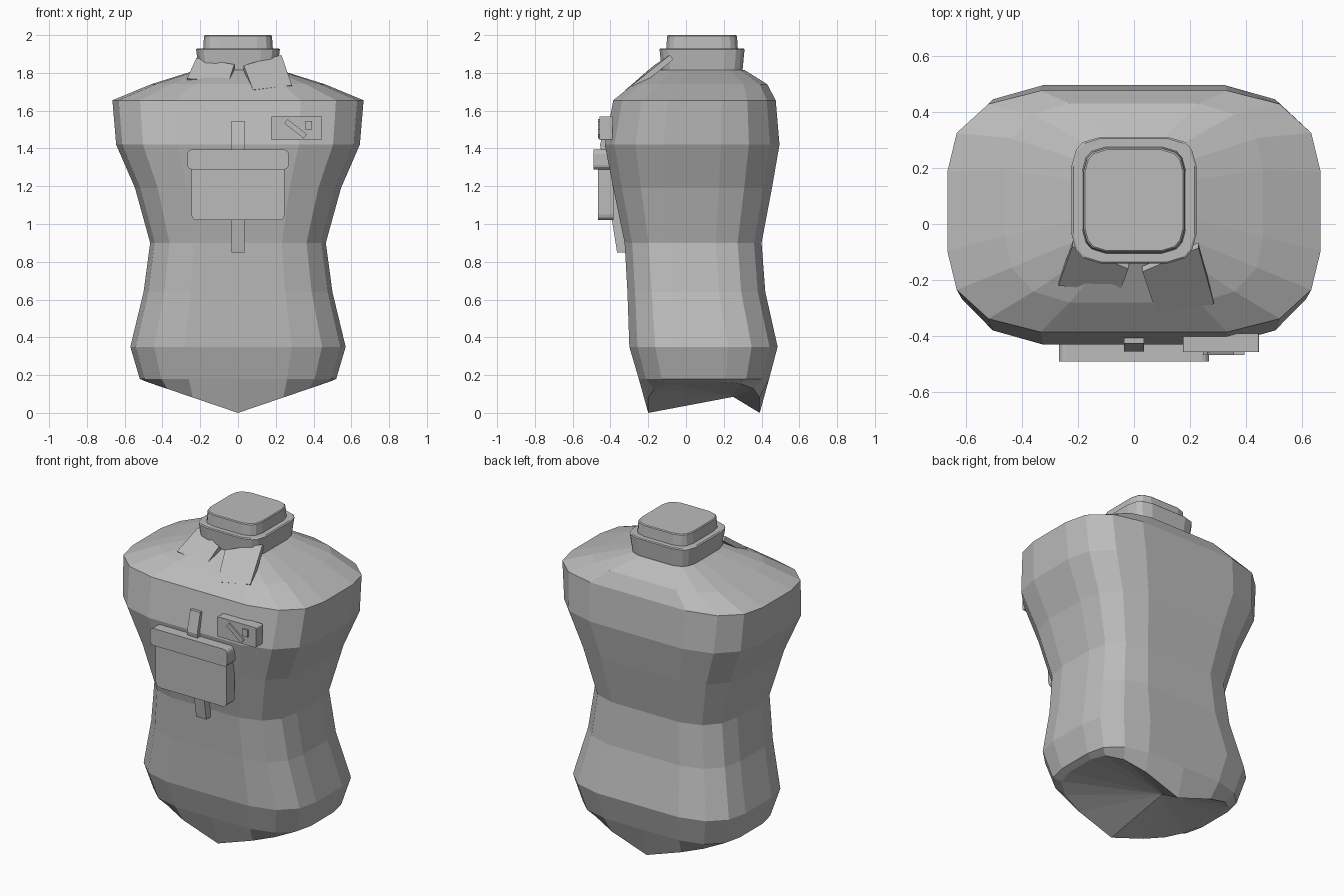
import bpy, bmesh, math
from mathutils import Matrix, Vector

if "Cube" in bpy.data.objects:
    bpy.data.objects.remove(bpy.data.objects["Cube"])

grey = bpy.data.materials.new("plain grey")
grey.use_nodes = True
COLOUR = (0.5, 0.5, 0.5, 1)
grey.diffuse_color = COLOUR
grey.node_tree.nodes["Principled BSDF"].inputs["Base Color"].default_value = COLOUR


def finish(name, bm):
    bmesh.ops.recalc_face_normals(bm, faces=bm.faces)
    mesh = bpy.data.meshes.new(name)
    bm.to_mesh(mesh)
    bm.free()
    mesh.materials.append(grey)
    obj = bpy.data.objects.new(name, mesh)
    bpy.context.collection.objects.link(obj)
    return obj


# One quarter of the rounded cross-section, as fractions of the half sizes
TORSO = [(0, 1), (0.5, 1), (0.78, 0.89), (0.95, 0.65), (1, 0.33)]
NECK = [(0, 1), (0.55, 1), (0.82, 0.92), (0.93, 0.8), (1, 0.55)]


def ring(quarter, hx, front, back):
    """Closed outline, mirrored from one quarter."""
    cy, hy = (front + back) / 2, (back - front) / 2
    right = quarter + [(x, -y) for x, y in reversed(quarter)]
    left = [(-x, y) for x, y in reversed(right) if x > 0]
    return [(x * hx, cy + y * hy) for x, y in right + left]


def add_ring(bm, points, height):
    return [bm.verts.new((x, y, height(x))) for x, y in points]


def bridge(bm, a, b):
    for i in range(len(a)):
        j = (i + 1) % len(a)
        bm.faces.new((a[i], a[j], b[j], b[i]))


def loft(bm, quarter, sections):
    rings = [add_ring(bm, ring(quarter, hx, f, b), lambda x, z=z: z)
             for z, hx, f, b in sections]
    for a, b in zip(rings, rings[1:]):
        bridge(bm, a, b)
    bm.faces.new(rings[-1])
    return rings


# Torso: height, half width, front and back
bm = bmesh.new()
rings = loft(bm, TORSO, [
    (0.18, 0.52, -0.25, 0.44),
    (0.35, 0.57, -0.30, 0.485),
    (0.64, 0.50, -0.31, 0.42),
    (0.90, 0.465, -0.325, 0.40),
    (1.19, 0.545, -0.385, 0.455),
    (1.42, 0.645, -0.43, 0.495),
    (1.655, 0.665, -0.385, 0.475),
    (1.74, 0.46, -0.28, 0.43),
    (1.815, 0.22, -0.14, 0.31),
])
# Saddle-shaped underside with a low point at the front and back
rim = add_ring(bm, ring(TORSO, 0.48, -0.20, 0.39), lambda x: 0.34 * abs(x))
bridge(bm, rings[0], rim)
centre = bm.verts.new((0, 0.25, 0.085))
for i, v in enumerate(rim):
    bm.faces.new((v, rim[(i + 1) % len(rim)], centre))
finish("torso", bm)

# Neck collar and neck plug
for name, sections in {
    "neck_collar": [(1.79, 0.205, -0.125, 0.295), (1.82, 0.208, -0.13, 0.30),
                    (1.925, 0.222, -0.14, 0.31), (1.93, 0.215, -0.135, 0.305)],
    "neck_plug": [(1.92, 0.185, -0.105, 0.275), (1.995, 0.18, -0.10, 0.27),
                  (2.0, 0.175, -0.095, 0.265)],
}.items():
    bm = bmesh.new()
    base = loft(bm, NECK, sections)[0]
    bm.faces.new(base)
    finish(name, bm)


def collar_flap(name, corners):
    bm = bmesh.new()
    bm.faces.new([bm.verts.new(c) for c in corners])
    obj = finish(name, bm)
    if obj.data.polygons[0].normal.z < 0:
        obj.data.flip_normals()
    mod = obj.modifiers.new("thickness", 'SOLIDIFY')
    mod.thickness = 0.03


collar_flap("right_collar_flap", [(-0.22, -0.08, 1.88), (-0.27, -0.22, 1.77),
                                  (-0.05, -0.24, 1.755), (-0.02, -0.16, 1.845)])
collar_flap("left_collar_flap", [(0.03, -0.17, 1.84), (0.08, -0.32, 1.71),
                                 (0.285, -0.285, 1.735), (0.23, -0.085, 1.895)])


def box(name, x, y, z, corner=0.0, turn=0.0):
    """Box from ranges, with its front corners rounded, then turned about y."""
    size = Vector((x[1] - x[0], y[1] - y[0], z[1] - z[0]))
    mid = Vector((x[0] + x[1], y[0] + y[1], z[0] + z[1])) / 2
    bm = bmesh.new()
    bmesh.ops.create_cube(bm, size=1, matrix=Matrix.Diagonal((*size, 1)))
    if corner:
        edges = [e for e in bm.edges
                 if abs(e.verts[0].co.y - e.verts[1].co.y) > size.y / 2]
        bmesh.ops.bevel(bm, geom=edges, offset=corner, segments=3,
                        profile=0.5, affect='EDGES')
    bm.transform(Matrix.Translation(mid) @ Matrix.Rotation(turn, 4, 'Y'))
    finish(name, bm)


# Chest pouch with its lid
box("pouch", (-0.247, 0.247), (-0.465, -0.385), (1.02, 1.34), 0.03)
box("pouch_lid", (-0.268, 0.268), (-0.49, -0.405), (1.288, 1.395), 0.025)

# Name badge with a slanted bar and a small square
box("badge", (0.175, 0.445), (-0.457, -0.39), (1.445, 1.57), 0.006)
box("badge_square", (0.355, 0.393), (-0.466, -0.45), (1.50, 1.545))
box("badge_bar", (0.24, 0.37), (-0.466, -0.45), (1.49, 1.518), 0, math.radians(38))

# Strap running behind the pouch, bent over the chest
bm = bmesh.new()
profile = [(-0.425, 1.545), (-0.455, 1.42), (-0.365, 0.85),
           (-0.31, 0.85), (-0.40, 1.42), (-0.39, 1.545)]
face = bm.faces.new([bm.verts.new((-0.035, y, z)) for y, z in profile])
side = bmesh.ops.extrude_face_region(bm, geom=[face])["geom"]
bmesh.ops.translate(bm, vec=(0.07, 0, 0),
                    verts=[g for g in side if isinstance(g, bmesh.types.BMVert)])
finish("pouch_strap", bm)
